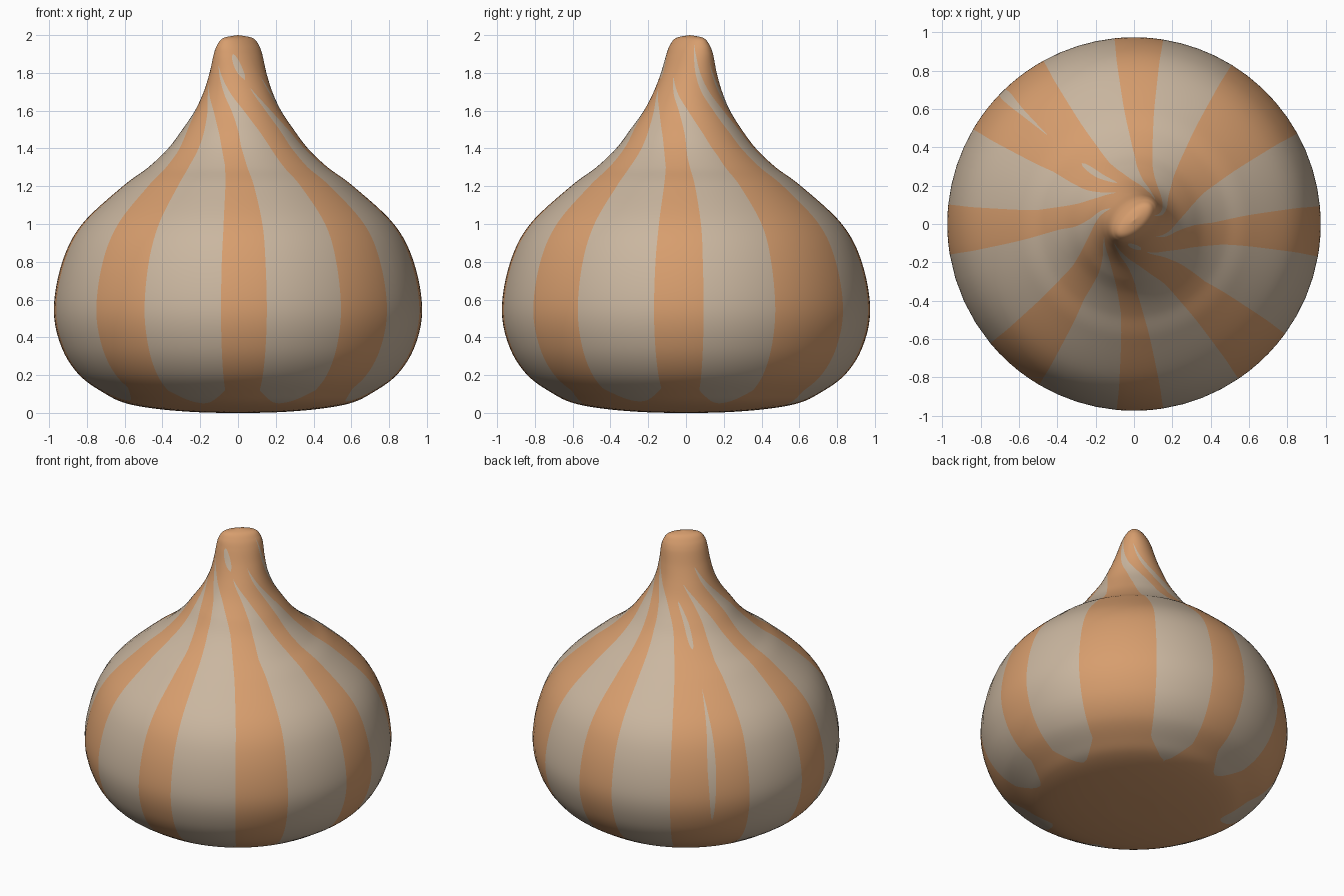
import bpy
import bmesh
from math import cos, sin, radians, sqrt

cube = bpy.data.objects.get("Cube")
if cube:
    bpy.data.objects.remove(cube, do_unlink=True)


def make_material(name, rgb):
    mat = bpy.data.materials.new(name)
    mat.use_nodes = True
    color = (*rgb, 1.0)
    mat.diffuse_color = color
    bsdf = next(n for n in mat.node_tree.nodes if n.type == "BSDF_PRINCIPLED")
    bsdf.inputs["Base Color"].default_value = color
    bsdf.inputs["Roughness"].default_value = 0.7
    return mat


# Bulb profile: height, long radius, short radius, twist in degrees
profile = [
    (0, 0, 0, 0), (.003, .2, .2, 0), (.02, .42, .42, 0), (.05, .59, .59, 0),
    (.1, .7, .7, 0), (.2, .84, .84, 0), (.35, .935, .935, 0),
    (.55, .975, .975, 0), (.8, .93, .93, 0), (1, .825, .825, 0),
    (1.2, .61, .61, -1), (1.3, .475, .475, -3), (1.4, .37, .37, -6),
    (1.5, .295, .295, -11), (1.6, .228, .228, -22), (1.7, .185, .178, -40),
    (1.8, .162, .135, -56), (1.9, .147, .1, -68), (1.95, .13, .075, -72),
    (1.985, .095, .045, -74), (2, 0, 0, -75),
]

# Pale bands: start angle, end angle, lower tip height, upper tip height
bands = [
    (-81, -56, .05, 1.84), (-36, -10, .06, 1.72), (5.5, 29, .05, 1.78),
    (58.5, 81, .045, 1.95), (96, 119, .055, 1.85), (133, 137, .4, 1.17),
    (149.5, 174, .05, 1.7), (189.4, 219.7, .065, 1.8), (239.5, 264.7, .05, 1.73),
]
# Short broken streaks above a band: band index -> half width, low, high
streaks = {5: (3, 1.35, 1.6), 1: (8, 1.77, 1.9)}

RIDGE = radians(42)
STEPS = 8
PALE_COLS, ORANGE_COLS = 4, 5


def spline(points, steps):
    """Smooth curve through every point."""
    pts = [points[0]] + points + [points[-1]]
    rows = []
    for p, q, r, s in zip(pts, pts[1:], pts[2:], pts[3:]):
        for k in range(steps):
            t = k / steps
            rows.append([b + t * (c - a) / 2
                         + t * t * (a - 2.5 * b + 2 * c - d / 2)
                         + t ** 3 * (1.5 * (b - c) + (d - a) / 2)
                         for a, b, c, d in zip(p, q, r, s)])
    rows.append(list(points[-1]))
    return rows


def clamp(v):
    return max(0.0, min(1.0, v))


def half_width(index, z):
    start, end, low, high = bands[index]
    thin = end - start < 10
    lower = sqrt(clamp((z - low) / (.5 if thin else .07)))
    upper = clamp((high - z) / .42) ** .75
    width = (end - start) / 2 * lower * upper
    if index in streaks:
        half, s_low, s_high = streaks[index]
        u = clamp((z - s_low) / (s_high - s_low))
        width = max(width, half * sqrt(4 * u * (1 - u)))
    return width


def ring_angles(z):
    """Column angles around one ring, following the band edges."""
    edges = []
    for i, (start, end, _, _) in enumerate(bands):
        mid, half = (start + end) / 2, half_width(i, z)
        edges += [mid - half, mid + half]
    edges.append(edges[0] + 360)
    angles = []
    for i, (a, b) in enumerate(zip(edges, edges[1:])):
        cols = ORANGE_COLS if i % 2 else PALE_COLS
        angles += [a + (b - a) * k / cols for k in range(cols)]
    return angles


# Striped bulb with a twisted, pinched neck
bm = bmesh.new()
rings = []
for z, long_r, short_r, twist in spline(profile, STEPS):
    lean = .02 * clamp((z - 1.5) / .4)
    ring = []
    for angle in ring_angles(z):
        t = radians(angle + twist) - RIDGE
        u, v = long_r * cos(t), short_r * sin(t)
        ring.append(bm.verts.new((u * cos(RIDGE) - v * sin(RIDGE),
                                  u * sin(RIDGE) + v * cos(RIDGE) + lean, z)))
    rings.append(ring)

count = len(rings[0])
for lower, upper in zip(rings, rings[1:]):
    for j in range(count):
        k = (j + 1) % count
        face = bm.faces.new((lower[j], lower[k], upper[k], upper[j]))
        face.smooth = True
        face.material_index = int(j % (PALE_COLS + ORANGE_COLS) < PALE_COLS)
bmesh.ops.remove_doubles(bm, verts=bm.verts, dist=.00005)
bmesh.ops.recalc_face_normals(bm, faces=bm.faces)

mesh = bpy.data.meshes.new("striped_bulb")
bm.to_mesh(mesh)
bm.free()
mesh.materials.append(make_material("warm_orange", (.68, .34, .155)))
mesh.materials.append(make_material("pale_beige", (.59, .47, .35)))
bulb = bpy.data.objects.new("striped_bulb", mesh)
bpy.context.scene.collection.objects.link(bulb)
